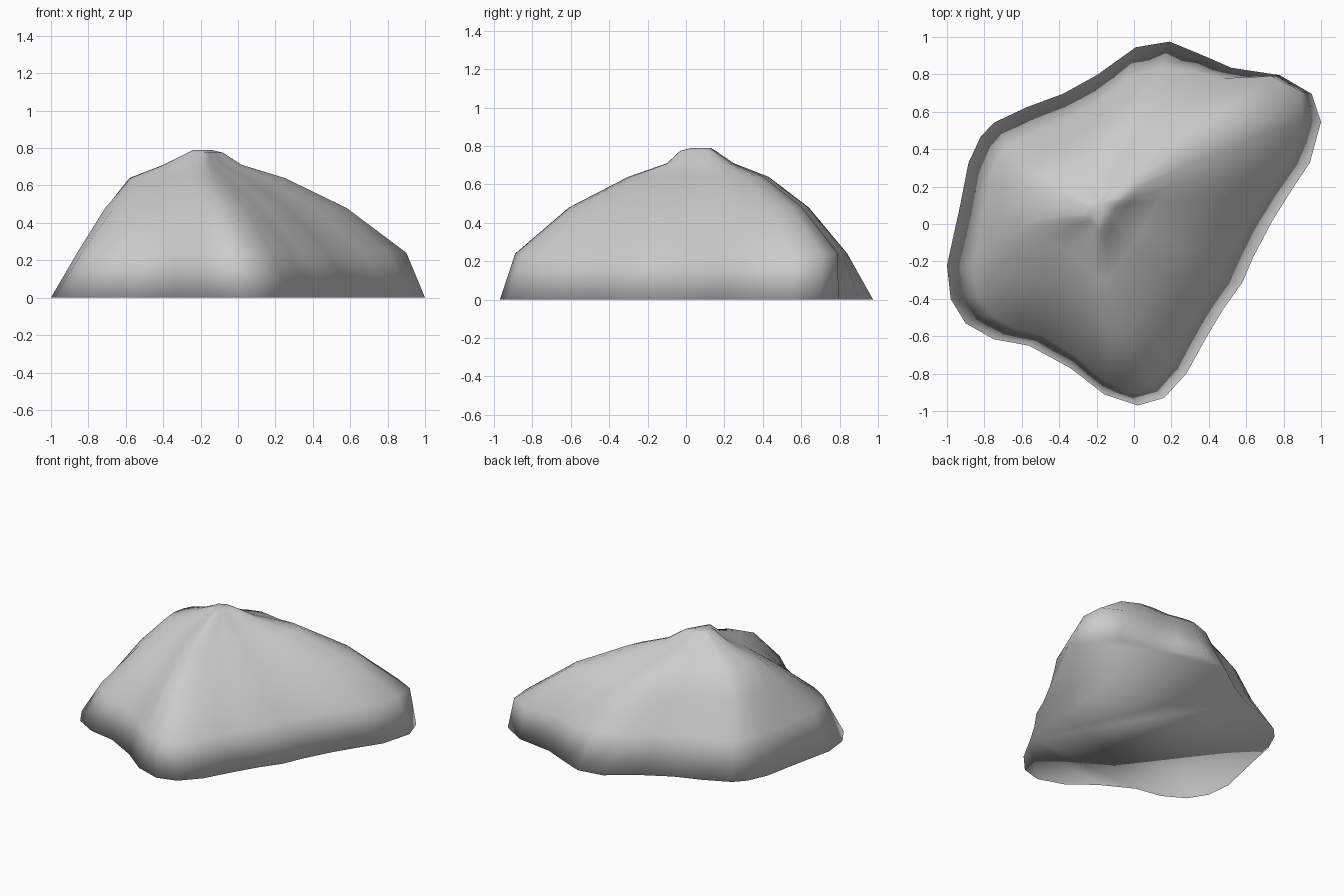
import bpy, bmesh

if "Cube" in bpy.data.objects:
    bpy.data.objects.remove(bpy.data.objects["Cube"])

# Footprint of the rock at ground level, counter-clockwise
outline = [(1, .55), (.95, .70), (.78, .80), (.52, .84), (.36, .91), (.19, .98),
           (.01, .95), (-.20, .80), (-.38, .70), (-.57, .63), (-.75, .545),
           (-.82, .47), (-.885, .33), (-.93, .10), (-1, -.22), (-.98, -.40),
           (-.90, -.53), (-.75, -.615), (-.56, -.65), (-.34, -.77), (-.16, -.91),
           (.02, -.97), (.16, -.93), (.28, -.80), (.39, -.60), (.48, -.45),
           (.58, -.31), (.64, -.17), (.74, .02), (.84, .18), (.94, .33)]

# Contour levels: z, x min, x max, y min, y max, back-right bulge, front-left cut
levels = [(0, -1, 1, -.97, .975, 0, 0),
          (.24, -.86, .90, -.89, .84, .28, .06),
          (.48, -.71, .58, -.61, .64, .28, .30),
          (.64, -.58, .25, -.30, .43, .25, .40),
          (.71, -.40, .02, -.10, .25, .25, .40),
          (.775, -.27, -.08, -.03, .155, .2, .3),
          (.79, -.24, -.14, .03, .13, .2, .3)]


def warp(x, y, bulge, cut):
    # Slide the back-right and front-left corners along the diagonal
    s = max(x * y, 0) * (bulge if x > 0 else cut)
    return x + s, y + s


def contour(z, x0, x1, y0, y1, bulge, cut):
    # Warped outline fitted into the level's bounds
    pts = [warp(x, y, bulge, cut) for x, y in outline]
    xs, ys = zip(*pts)

    def fit(v, vals, a, b):
        return a + (v - min(vals)) / (max(vals) - min(vals)) * (b - a)
    return [(fit(x, xs, x0, x1), fit(y, ys, y0, y1), z) for x, y in pts]


# Rock body: contours bridged from the ground up
bm = bmesh.new()
rings = [[bm.verts.new(p) for p in contour(*lv)] for lv in levels]
n = len(outline)
for low, high in zip(rings, rings[1:]):
    for i in range(n):
        j = (i + 1) % n
        bm.faces.new((low[i], low[j], high[j], high[i]))

# Flat underside and small summit
bm.faces.new(rings[0][::-1])
bm.faces.new(rings[-1])
bmesh.ops.recalc_face_normals(bm, faces=bm.faces)
for f in bm.faces:
    f.smooth = True

mesh = bpy.data.meshes.new("rock")
bm.to_mesh(mesh)
bm.free()
bpy.context.collection.objects.link(bpy.data.objects.new("rock", mesh))
